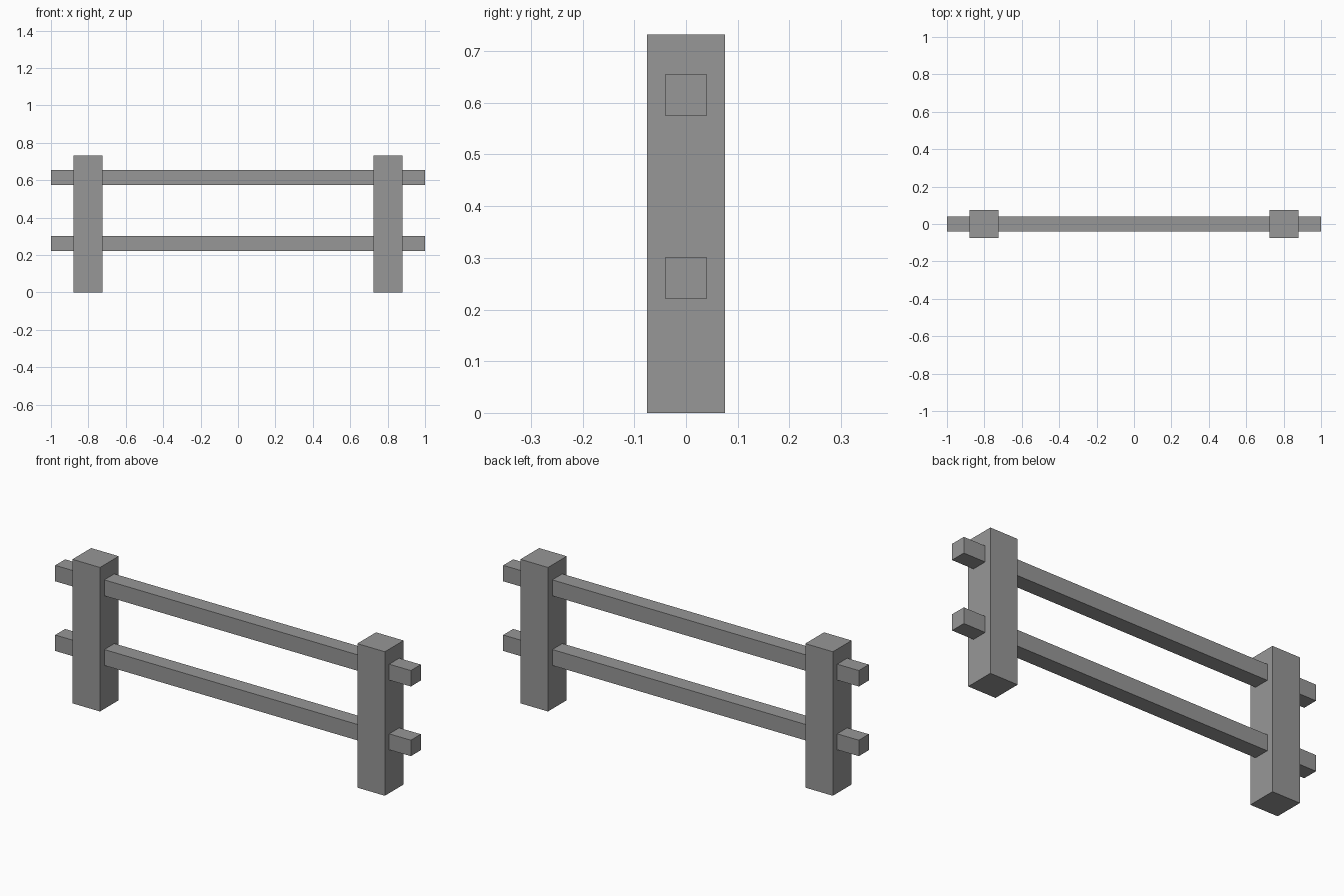
import bpy

default = bpy.data.objects.get("Cube")
if default:
    bpy.data.objects.remove(default, do_unlink=True)

# Single flat grey
GREY = (0.31, 0.31, 0.31, 1)
grey = bpy.data.materials.new("fence grey")
grey.use_nodes = True
grey.diffuse_color = GREY
grey.node_tree.nodes["Principled BSDF"].inputs["Base Color"].default_value = GREY


def box(name, size, centre):
    bpy.ops.mesh.primitive_cube_add(size=1, location=centre)
    obj = bpy.context.object
    obj.name = name
    obj.scale = size
    bpy.ops.object.transform_apply(location=False, rotation=False, scale=True)
    obj.data.materials.append(grey)
    return obj


# Upright posts
HEIGHT = 0.732
for side, sign in (("left", 1), ("right", -1)):
    box(side + "_post", (0.155, 0.15, HEIGHT), (sign * 0.801, 0, HEIGHT / 2))

# Horizontal rails running through both posts
for level, z in (("lower", 0.261), ("upper", 0.615)):
    box(level + "_rail", (2, 0.08, 0.081), (0, 0, z))
